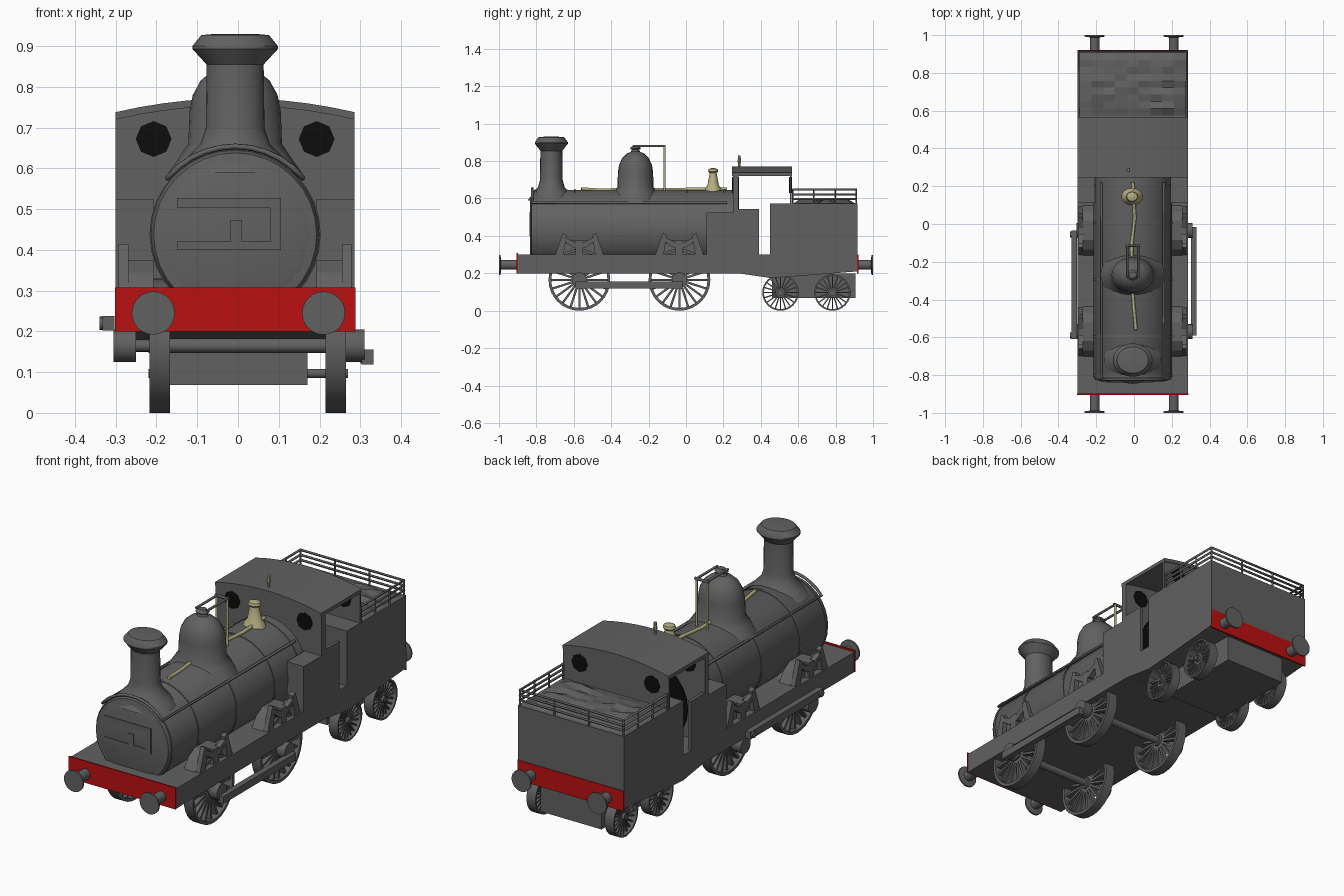
import bpy, bmesh, math, random
from mathutils import Matrix, Vector

random.seed(4)
if "Cube" in bpy.data.objects:
    bpy.data.objects.remove(bpy.data.objects["Cube"])


def material(name, rgb):
    m = bpy.data.materials.new(name)
    m.use_nodes = True
    m.diffuse_color = (*rgb, 1)
    m.node_tree.nodes["Principled BSDF"].inputs["Base Color"].default_value = (*rgb, 1)
    return m


GREY = material("iron grey", (0.12, 0.12, 0.12))
RED = material("beam red", (0.5, 0.005, 0.005))
BLACK = material("window black", (0.004, 0.004, 0.004))
BRASS = material("dull brass", (0.45, 0.42, 0.22))
XC = -0.007          # centre line of the body
SIDES = (-1, 1)
smooth = []


def finish(name, bm, mat, rounded=False):
    bmesh.ops.recalc_face_normals(bm, faces=bm.faces)
    me = bpy.data.meshes.new(name)
    bm.to_mesh(me)
    bm.free()
    me.materials.append(mat)
    ob = bpy.data.objects.new(name, me)
    bpy.context.collection.objects.link(ob)
    if rounded:
        smooth.append(ob)
    return ob


def box(name, lo, hi, mat=GREY):
    bm = bmesh.new()
    lo, hi = Vector(lo), Vector(hi)
    bmesh.ops.create_cube(bm, size=1, matrix=Matrix.Translation((lo + hi) / 2) @ Matrix.Diagonal((*(hi - lo), 1)))
    return finish(name, bm, mat)


def prism(name, points, axis, start, end, mat=GREY):
    """Extrude a 2D outline along x (points are y, z) or y (points are x, z)."""
    bm = bmesh.new()
    place = (lambda p: (start, *p)) if axis == "x" else (lambda p: (p[0], start, p[1]))
    face = bm.faces.new([bm.verts.new(place(p)) for p in points])
    top = bmesh.ops.extrude_face_region(bm, geom=[face])["geom"]
    move = Vector((end - start, 0, 0)) if axis == "x" else Vector((0, end - start, 0))
    bmesh.ops.translate(bm, vec=move, verts=[v for v in top if isinstance(v, bmesh.types.BMVert)])
    return finish(name, bm, mat)


def lathe(name, profile, at, mat=GREY, axis="z", sides=24, stretch=1.0):
    """Spin (radius, height) pairs; stretch flattens the local y direction."""
    bm = bmesh.new()
    rings = [[bm.verts.new((r * math.cos(2 * math.pi * i / sides), stretch * r * math.sin(2 * math.pi * i / sides), h))
              for i in range(sides)] for r, h in profile]
    for a, b in zip(rings, rings[1:]):
        for i in range(sides):
            j = (i + 1) % sides
            bm.faces.new((a[i], a[j], b[j], b[i]))
    bm.faces.new(rings[0])
    bm.faces.new(rings[-1])
    turn = {"z": Matrix(), "x": Matrix.Rotation(math.pi / 2, 4, "Y"), "y": Matrix.Rotation(-math.pi / 2, 4, "X")}[axis]
    bm.transform(Matrix.Translation(at) @ turn)
    return finish(name, bm, mat, True)


def rod(name, axis, at, length, r, mat=GREY, sides=16):
    return lathe(name, [(r, 0), (r, length)], at, mat, axis, sides)


def pipe(name, points, r, mat=GREY):
    cu = bpy.data.curves.new(name, "CURVE")
    cu.dimensions = "3D"
    cu.bevel_depth, cu.bevel_resolution, cu.use_fill_caps = r, 1, True
    sp = cu.splines.new("POLY")
    sp.points.add(len(points) - 1)
    for p, co in zip(sp.points, points):
        p.co = (*co, 1)
    cu.materials.append(mat)
    ob = bpy.data.objects.new(name, cu)
    bpy.context.collection.objects.link(ob)


def wheel(name, x, y, r, spokes=20, width=0.05):
    """Open spoked wheel turning about x."""
    t = r * 0.09
    bm = bmesh.new()
    n, rings = 32, []
    for rad, dx in ((r, -width / 2), (r, width / 2), (r - t, width / 2), (r - t, -width / 2)):
        rings.append([bm.verts.new((dx, rad * math.cos(2 * math.pi * i / n), rad * math.sin(2 * math.pi * i / n)))
                      for i in range(n)])
    for k in range(4):
        a, b = rings[k], rings[(k + 1) % 4]
        for i in range(n):
            j = (i + 1) % n
            bm.faces.new((a[i], a[j], b[j], b[i]))
    for i in range(spokes):
        turn = Matrix.Rotation(2 * math.pi * i / spokes, 4, "X")
        bmesh.ops.create_cube(bm, size=1, matrix=turn @ Matrix.Translation((0, 0, r * 0.52))
                              @ Matrix.Diagonal((width * 0.5, r * 0.07, r * 0.86, 1)))
    bm.transform(Matrix.Translation((x, y, r)))
    finish(name, bm, GREY, True)
    rod(name + "_hub", "x", (x - width / 2, y, r), width, r * 0.17)


# Frame, buffer beams and buffers
prism("main_frame", [(-0.9, 0.2), (0.28, 0.2), (0.45, 0.175), (0.6, 0.185), (0.915, 0.21), (0.915, 0.3), (-0.9, 0.3)],
      "x", XC - 0.293, XC + 0.293)
box("front_beam", (XC - 0.295, -0.905, 0.2), (XC + 0.295, -0.898, 0.308), RED)
box("rear_beam", (XC - 0.293, 0.914, 0.2), (XC + 0.293, 0.921, 0.3), RED)
for x in (-0.208, 0.21):
    for s in SIDES:
        y = s * 0.9
        lathe("buffer", [(0.026, 0), (0.026, s * 0.088), (0.053, s * 0.092), (0.053, s * 0.1)], (x, y, 0.245), axis="y")

# Boiler with bands, rounded front and door
boiler_at = (XC, 0, 0.438)
lathe("boiler", [(0.17, -0.83), (0.2, -0.825), (0.207, -0.81), (0.207, 0.26)], boiler_at, axis="y", sides=32)
for y in (-0.81, -0.6, -0.3, 0.0, 0.2):
    rod("boiler_band", "y", (XC, y, 0.438), 0.012, 0.21, sides=32)
lathe("smokebox_door", [(0.165, -0.834), (0.19, -0.826)], boiler_at, axis="y", sides=14)
for lo, hi in (((-0.15, 0.503), (0.105, 0.527)), ((-0.15, 0.4), (0.105, 0.42)),
               ((0.08, 0.42), (0.105, 0.503)), ((-0.018, 0.42), (0.01, 0.473))):
    box("door_strap", (lo[0], -0.838, lo[1]), (hi[0], -0.832, hi[1]))

# Handrail along both sides and over the front of the boiler
arc = [(XC + 0.216 * math.cos(a), -0.822, 0.438 + 0.216 * math.sin(a))
       for a in (math.radians(40 + 10 * i) for i in range(11))]
pipe("boiler_handrail", [(arc[0][0], 0.22, arc[0][2])] + arc + [(arc[-1][0], 0.22, arc[-1][2])], 0.007)

# Chimney and dome, a little narrower lengthwise
lathe("chimney", [(0.15, 0.59), (0.115, 0.63), (0.085, 0.66), (0.072, 0.7), (0.07, 0.855), (0.105, 0.893),
                  (0.105, 0.9), (0.083, 0.927), (0.05, 0.93)], (XC, -0.72, 0), stretch=0.84)
lathe("steam_dome", [(0.17, 0.58), (0.135, 0.63), (0.115, 0.66), (0.112, 0.74), (0.104, 0.78), (0.085, 0.815),
                     (0.055, 0.84), (0.028, 0.85), (0.025, 0.862), (0.034, 0.868), (0.02, 0.882)],
      (XC, -0.27, 0), stretch=0.84)

# Safety valve pipes, brass top rod, valve cover and whistle
for x in (-0.036, 0.022):
    pipe("valve_lever", [(x, -0.28, 0.88), (x, -0.115, 0.88)], 0.006)
    pipe("valve_pipe", [(x, -0.115, 0.885), (x, -0.115, 0.63)], 0.006, BRASS)
pipe("valve_crossbar", [(-0.045, -0.115, 0.88), (0.031, -0.115, 0.88)], 0.007)
pipe("brass_top_rod", [(0.01, -0.56, 0.652), (0, -0.45, 0.645), (-0.012, -0.3, 0.65), (-0.012, -0.1, 0.648),
                       (0.004, 0.03, 0.65), (-0.006, 0.22, 0.65)], 0.009, BRASS)
lathe("valve_cover", [(0.058, 0.63), (0.05, 0.655), (0.036, 0.67), (0.022, 0.735), (0.032, 0.745),
                      (0.028, 0.757), (0.012, 0.762)], (XC - 0.003, 0.145, 0), BRASS, sides=16, stretch=0.85)
lathe("whistle", [(0.006, 0.76), (0.006, 0.79), (0.01, 0.795), (0.007, 0.83)], (-0.03, 0.285, 0), BRASS, sides=10)

# Cab: arched front and rear walls, roof and low sides
def arch(x):
    return 0.772 - 0.034 * (x / 0.293) ** 2


xs = [-0.293 + 0.0586 * i for i in range(11)]
top_edge = [(XC + x, arch(x)) for x in xs]
for name, y, t, base in (("cab_front_wall", 0.25, 0.03, 0.3), ("cab_rear_wall", 0.555, 0.008, 0.56)):
    prism(name, [(XC + 0.293, base), (XC - 0.293, base)] + top_edge, "y", y, y + t)
    for s in SIDES:
        rod("cab_window", "y", (XC + s * 0.2, y - 0.003, 0.672), t + 0.006, 0.044, BLACK, 8)
prism("cab_roof", top_edge + [(x, z - 0.018) for x, z in reversed(top_edge)], "y", 0.246, 0.567)
rod("firebox_backplate", "y", (XC, 0.276, 0.438), 0.008, 0.2, BLACK, 24)
for s in SIDES:
    a, b = XC + s * 0.293, XC + s * 0.2
    box("side_locker", (min(a, b), 0.11, 0.29), (max(a, b), 0.252, 0.525))
    b = XC + s * 0.278
    box("cab_side", (min(a, b), 0.25, 0.29), (max(a, b), 0.39, 0.545))

# Tender with coal, rails and water tank below
box("tender_body", (XC - 0.293, 0.45, 0.25), (XC + 0.293, 0.918, 0.572))
box("tender_tank", (XC - 0.16, 0.46, 0.068), (XC + 0.177, 0.905, 0.2))
bm = bmesh.new()
bmesh.ops.create_grid(bm, x_segments=9, y_segments=9, size=0.5)
for v in bm.verts:
    edge = max(abs(v.co.x), abs(v.co.y)) > 0.49
    v.co = (XC + v.co.x * 0.56, 0.74 + v.co.y * 0.33, 0.573 if edge else 0.585 + random.uniform(-0.008, 0.015))
finish("coal_load", bm, GREY)
corners = [(XC - 0.286, 0.57), (XC - 0.286, 0.911), (XC + 0.286, 0.911), (XC + 0.286, 0.57)]
for z in (0.597, 0.622, 0.647):
    pipe("tender_rail", [(x, y, z) for x, y in corners], 0.006)
for (x0, y0), (x1, y1) in zip(corners, corners[1:]):
    for i in range(4):
        x, y = x0 + (x1 - x0) * i / 3, y0 + (y1 - y0) * i / 3
        pipe("rail_post", [(x, y, 0.56), (x, y, 0.65)], 0.005)

# Wheels and axles
DRIVE, TRAIL = (-0.57, -0.035), (0.505, 0.783)
WHEEL_X = (-0.192, 0.24)
for ys, r in ((DRIVE, 0.165), (TRAIL, 0.097)):
    for y in ys:
        for x in WHEEL_X:
            wheel("driving_wheel" if ys == DRIVE else "tender_wheel", x, y, r)
        rod("axle", "x", (-0.22, y, r), 0.49, 0.018 if ys == DRIVE else 0.011)

# Cranks and coupling rods, set a quarter turn apart
for s, hub0, hub1, dy, dz in ((-1, -0.305, -0.25, -0.02, 0.055), (1, 0.265, 0.31, 0.0, -0.028)):
    for y in DRIVE:
        rod("crank_hub", "x", (hub0, y, 0.165), hub1 - hub0, 0.04)
        rod("crank_pin", "x", (s * 0.32 - 0.02, y + dy, 0.165 + dz), 0.03, 0.016)
    rod("crank_shaft", "x", (-0.26 if s < 0 else 0.2, DRIVE[0], 0.165), 0.08, 0.015)
    a, b = sorted((s * 0.303, s * 0.332))
    box("coupling_rod", (a, DRIVE[0] - 0.02 + dy, 0.147 + dz), (b, DRIVE[1] + 0.02 + dy, 0.183 + dz))

# Splashers and springs above the driving wheels
for y in DRIVE:
    for s in SIDES:
        a, b = XC + s * 0.2, XC + s * 0.262
        prism("splasher", [(y - 0.14, 0.29), (y - 0.1, 0.345), (y - 0.05, 0.375), (y + 0.05, 0.375),
                           (y + 0.1, 0.345), (y + 0.14, 0.29)], "x", a, b)
        a, b = XC + s * 0.262, XC + s * 0.286
        for d in SIDES:
            prism("spring_hanger", [(y + d * 0.13, 0.295), (y + d * 0.085, 0.295), (y + d * 0.068, 0.405),
                                    (y + d * 0.09, 0.415)], "x", a, b)
        prism("leaf_spring", [(y - 0.085, 0.395), (y, 0.355), (y + 0.085, 0.395), (y + 0.085, 0.375),
                              (y + 0.03, 0.335), (y - 0.03, 0.335), (y - 0.085, 0.375)], "x", a, b)
        box("spring_buckle", (min(a, b), y - 0.02, 0.295), (max(a, b), y + 0.02, 0.375))

# Rounded parts get smooth shading with sharp edges kept
bpy.ops.object.select_all(action="DESELECT")
for ob in smooth:
    ob.select_set(True)
bpy.context.view_layer.objects.active = smooth[0]
bpy.ops.object.shade_smooth_by_angle(angle=math.radians(35))
